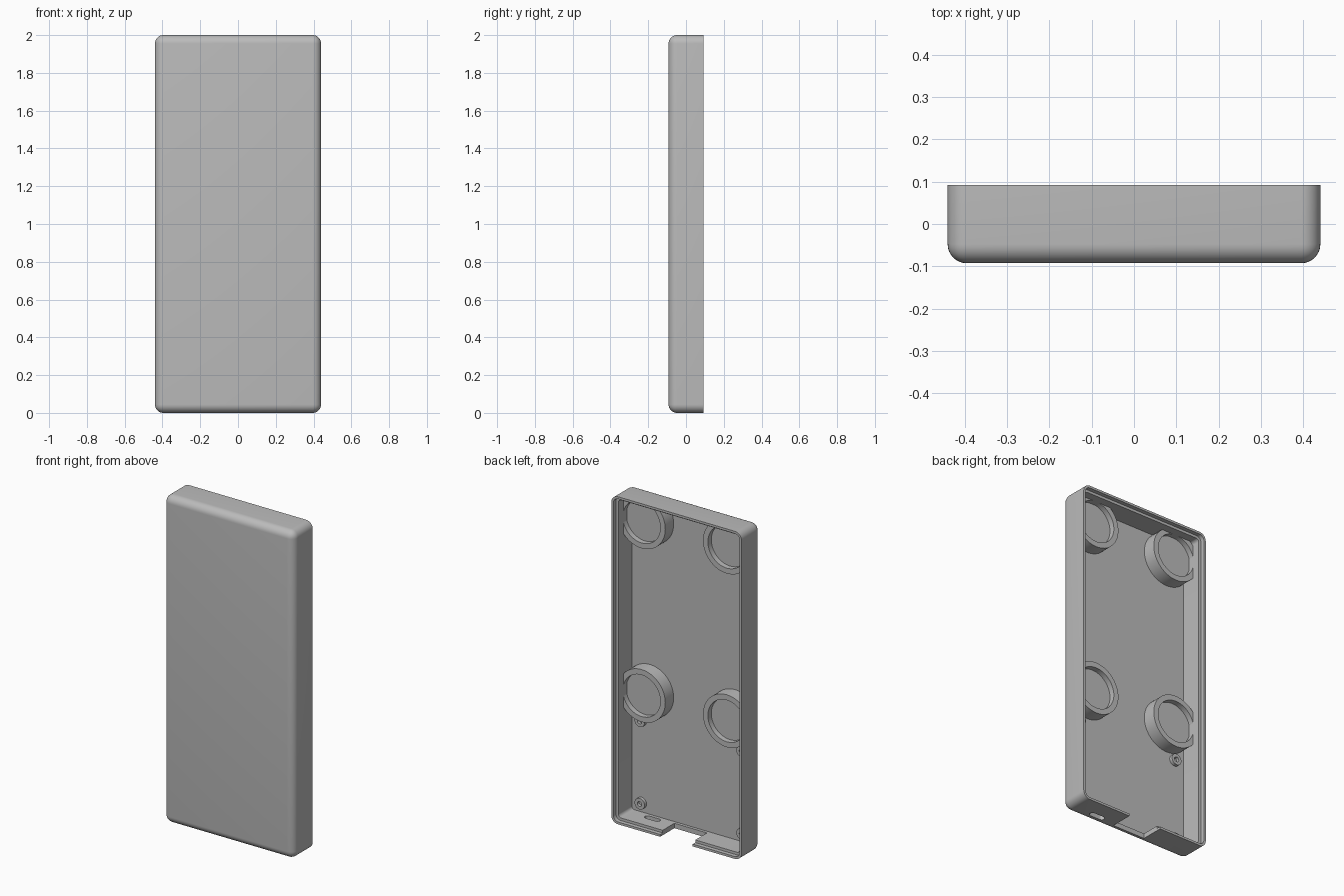
import bpy, bmesh, math
from mathutils import Matrix

cube = bpy.data.objects.get("Cube")
if cube:
    bpy.data.objects.remove(cube, do_unlink=True)

grey = bpy.data.materials.new("plain grey")
grey.use_nodes = True
grey.diffuse_color = (0.5, 0.5, 0.5, 1)
grey.node_tree.nodes["Principled BSDF"].inputs["Base Color"].default_value = (0.5, 0.5, 0.5, 1)


def finish(name, bm):
    mesh = bpy.data.meshes.new(name)
    bm.to_mesh(mesh)
    bm.free()
    mesh.materials.append(grey)
    obj = bpy.data.objects.new(name, mesh)
    bpy.context.collection.objects.link(obj)
    return obj


def box(name, x, y, z, radius=0, rounded=None, segments=8):
    """Box from ranges; rounded(edge) chooses the edges to round."""
    bm = bmesh.new()
    bmesh.ops.create_cube(bm, size=1)
    for v in bm.verts:
        v.co = [r[0] if c < 0 else r[1] for c, r in zip(v.co, (x, y, z))]
    if radius:
        edges = [e for e in bm.edges if rounded(e)]
        bmesh.ops.bevel(bm, geom=edges, offset=radius, segments=segments,
                        profile=0.5, affect='EDGES', clamp_overlap=False)
    return finish(name, bm)


def disc(name, x, z, radius, y0, y1, sides=64):
    """Cylinder lying along y."""
    bm = bmesh.new()
    place = Matrix.Translation((x, (y0 + y1) / 2, z)) @ Matrix.Rotation(math.pi / 2, 4, 'X')
    bmesh.ops.create_cone(bm, cap_ends=True, segments=sides, radius1=radius,
                          radius2=radius, depth=y1 - y0, matrix=place)
    return finish(name, bm)


def combine(obj, tool, operation='DIFFERENCE'):
    tool.hide_render = True
    mod = obj.modifiers.new("combine", 'BOOLEAN')
    mod.operation, mod.solver, mod.object = operation, 'EXACT', tool
    bpy.context.view_layer.objects.active = obj
    bpy.ops.object.modifier_apply(modifier=mod.name)
    bpy.data.objects.remove(tool, do_unlink=True)


def smooth(obj):
    bpy.ops.object.select_all(action='DESELECT')
    obj.select_set(True)
    bpy.context.view_layer.objects.active = obj
    bpy.ops.object.shade_smooth_by_angle(angle=math.radians(30))


def along_y(e):
    return abs(e.verts[0].co.y - e.verts[1].co.y) > 0.01


def not_open_rim(e):
    return min(v.co.y for v in e.verts) < 0


W, BACK, FLOOR, WALL, STEP = 0.44, 0.0925, -0.063, 0.03, 0.014

# Shell: rounded tray, open at the back, with a stepped rim
shell = box("case_shell", (-W, W), (-BACK, BACK), (0, 2), 0.045, not_open_rim)
for inset, depth, radius in ((WALL, FLOOR, 0.02), (STEP, BACK - 0.025, 0.032)):
    combine(shell, box("cavity", (inset - W, W - inset), (depth, 0.2),
                       (inset, 2 - inset), radius, along_y))

# Openings in the bottom wall
combine(shell, box("connector_notch", (-0.11, 0.11), (-0.045, 0.2), (-0.1, 0.045)))
combine(shell, box("switch_slot", (0.195, 0.295), (-0.043, -0.008), (-0.1, 0.1), 0.0174,
                   lambda e: abs(e.verts[0].co.z - e.verts[1].co.z) > 0.05))
smooth(shell)

# Magnet cups and screw bosses, mirrored left and right
for side, label in ((1, "left"), (-1, "right")):
    for z, row in ((1.845, "upper"), (0.785, "lower")):
        cup = disc(f"{row}_{label}_cup", side * 0.2875, z, 0.16, FLOOR - 0.01, 0.018)
        combine(cup, disc("cup_recess", side * 0.2875, z, 0.127, -0.015, 0.2))
        limit = WALL - 0.006
        combine(cup, box("cup_limit", (limit - W, W - limit), (-0.2, 0.2),
                         (limit, 2 - limit)), 'INTERSECT')
        smooth(cup)
    for z, row in ((0.59, "upper"), (0.086, "lower")):
        boss = disc(f"{row}_{label}_boss", side * 0.344, z, 0.034, FLOOR - 0.01, FLOOR + 0.02, 32)
        combine(boss, disc("boss_hole", side * 0.344, z, 0.015, FLOOR + 0.002, 0.1, 24))
        smooth(boss)
